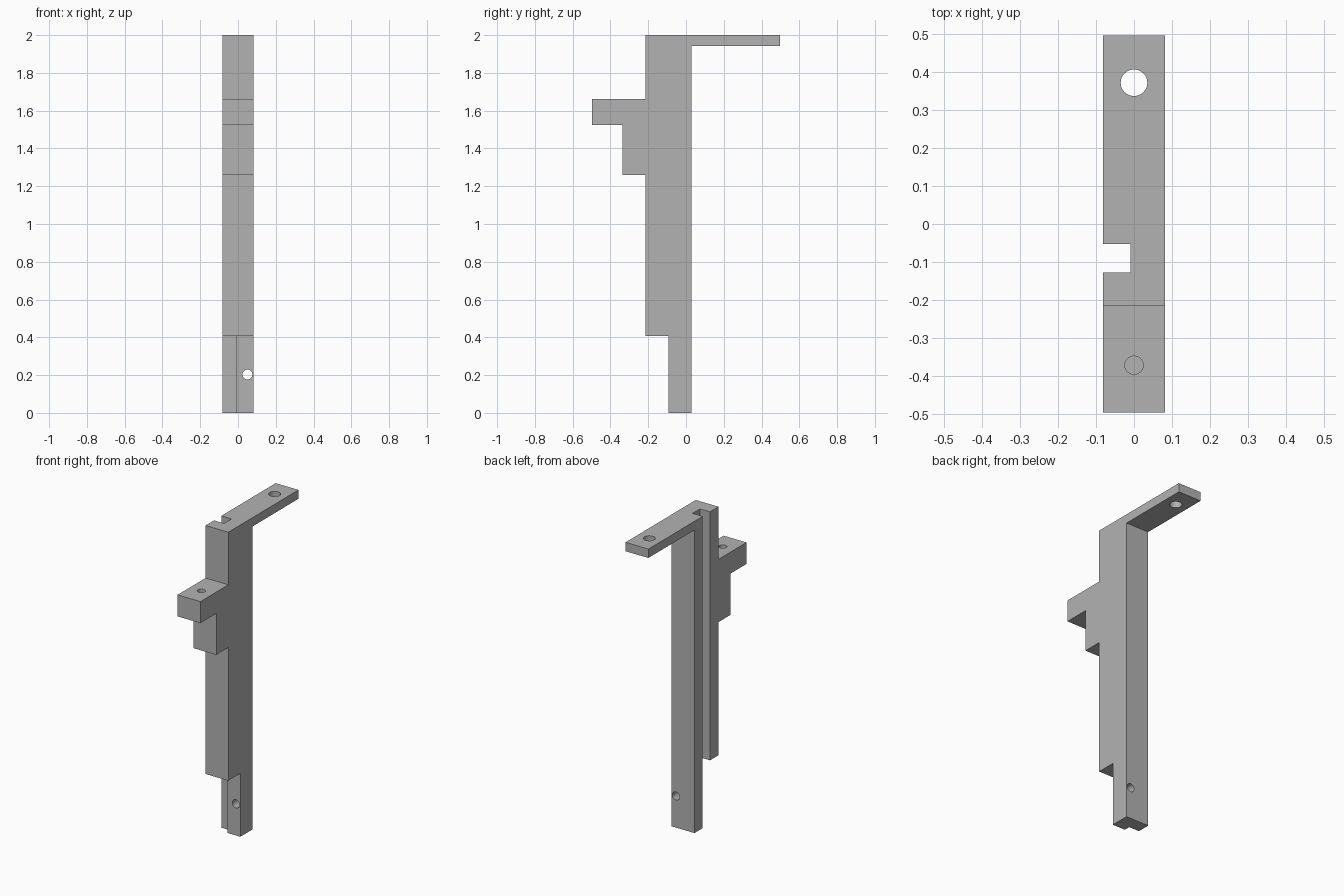
import bpy, bmesh
from math import pi

default = bpy.data.objects.get("Cube")
if default:
    bpy.data.objects.remove(default, do_unlink=True)

HALF = 0.081  # half width of the bracket

grey = bpy.data.materials.new("plain grey")
grey.use_nodes = True
colour = (0.45, 0.45, 0.45, 1)
grey.diffuse_color = colour
grey.node_tree.nodes["Principled BSDF"].inputs["Base Color"].default_value = colour


def add_object(name, bm):
    bmesh.ops.recalc_face_normals(bm, faces=bm.faces)
    mesh = bpy.data.meshes.new(name)
    bm.to_mesh(mesh)
    bm.free()
    mesh.materials.append(grey)
    obj = bpy.data.objects.new(name, mesh)
    bpy.context.scene.collection.objects.link(obj)
    return obj


def hole_cutter(name, location, radius, depth, tilt=0):
    bpy.ops.mesh.primitive_cylinder_add(vertices=48, radius=radius, depth=depth,
                                        location=location, rotation=(tilt, 0, 0))
    obj = bpy.context.object
    obj.name = name
    obj.data.materials.append(grey)
    return obj


def box_cutter(name, low, high):
    bm = bmesh.new()
    bmesh.ops.create_cube(bm, size=1)
    for v in bm.verts:
        v.co = [a if c < 0 else b for c, a, b in zip(v.co, low, high)]
    return add_object(name, bm)


# Bracket body: side profile (y, z) extruded across the width
profile = [(-0.092, 0), (0.03, 0), (0.03, 1.943), (0.497, 1.943), (0.497, 2),
           (-0.214, 2), (-0.214, 1.663), (-0.497, 1.663), (-0.497, 1.525),
           (-0.336, 1.525), (-0.336, 1.26), (-0.214, 1.26),
           (-0.214, 0.406), (-0.092, 0.406)]
bm = bmesh.new()
side = bm.faces.new([bm.verts.new((-HALF, y, z)) for y, z in profile])
swept = bmesh.ops.extrude_face_region(bm, geom=[side])["geom"]
bmesh.ops.translate(bm, vec=(2 * HALF, 0, 0),
                    verts=[g for g in swept if isinstance(g, bmesh.types.BMVert)])
body = add_object("bracket_body", bm)

# Side slot, mounting holes and the blind hole in the front lug
cutters = [
    box_cutter("side_slot_cutter", (-0.2, -0.128, -0.1), (-0.009, -0.053, 2.1)),
    hole_cutter("arm_hole_cutter", (0, 0.372, 1.97), 0.035, 0.3),
    hole_cutter("lug_hole_cutter", (0, -0.372, 1.663), 0.024, 0.2),
    hole_cutter("foot_hole_cutter", (0.05, -0.03, 0.203), 0.026, 0.3, pi / 2),
]
for cutter in cutters:
    cut = body.modifiers.new(cutter.name, "BOOLEAN")
    cut.operation = "DIFFERENCE"
    cut.solver = "EXACT"
    cut.object = cutter

# Apply the cuts, then remove the helpers
bpy.ops.object.select_all(action="DESELECT")
body.select_set(True)
bpy.context.view_layer.objects.active = body
for name in [m.name for m in body.modifiers]:
    bpy.ops.object.modifier_apply(modifier=name)
for cutter in cutters:
    bpy.data.objects.remove(cutter, do_unlink=True)
bpy.ops.object.shade_smooth_by_angle()
